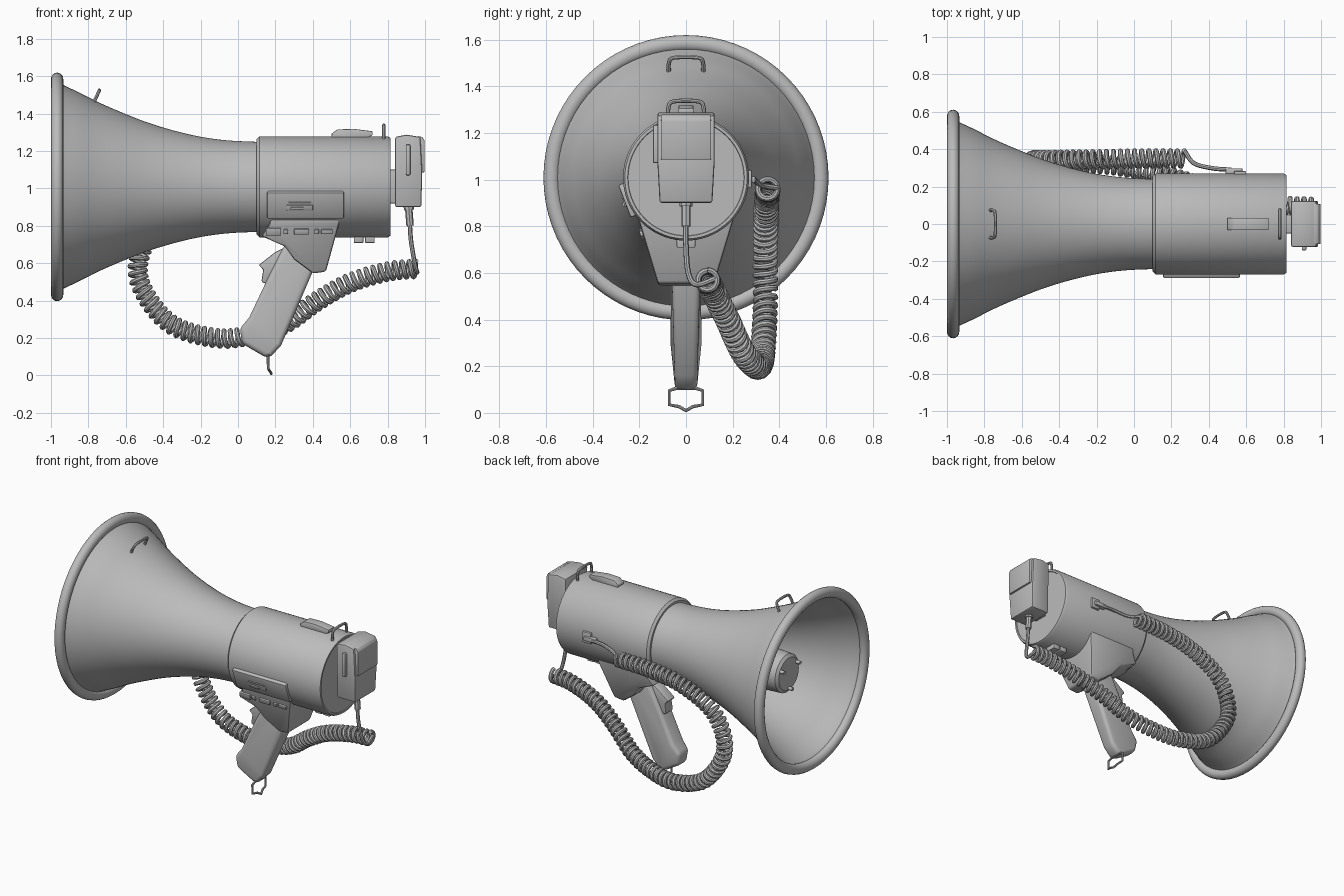
import bpy, bmesh, math
from mathutils import Vector, Matrix

if "Cube" in bpy.data.objects:
    bpy.data.objects.remove(bpy.data.objects["Cube"])

AXIS = 1.008  # height of the horn axis

grey = bpy.data.materials.new("plain grey")
grey.use_nodes = True
COLOUR = (0.5, 0.5, 0.5, 1)
grey.diffuse_color = COLOUR
grey.node_tree.nodes["Principled BSDF"].inputs["Base Color"].default_value = COLOUR


def finish(obj, bevel=0, segments=2):
    obj.data.materials.append(grey)
    bpy.ops.object.select_all(action='DESELECT')
    obj.select_set(True)
    bpy.context.view_layer.objects.active = obj
    if bevel:
        mod = obj.modifiers.new("Rounding", 'BEVEL')
        mod.width, mod.segments = bevel, segments
        mod.limit_method = 'ANGLE'
        bpy.ops.object.modifier_apply(modifier=mod.name)
    bpy.ops.object.shade_smooth_by_angle(angle=math.radians(35))
    return obj


def from_bmesh(name, bm, bevel=0, segments=2):
    bmesh.ops.recalc_face_normals(bm, faces=bm.faces)
    mesh = bpy.data.meshes.new(name)
    bm.to_mesh(mesh)
    bm.free()
    obj = bpy.data.objects.new(name, mesh)
    bpy.context.collection.objects.link(obj)
    return finish(obj, bevel, segments)


def box(name, x, y, z, bevel=0.005, matrix=Matrix()):
    bm = bmesh.new()
    bmesh.ops.create_cube(bm, size=1)
    for v in bm.verts:
        v.co = [lo + (c + 0.5) * (hi - lo) for c, (lo, hi) in zip(v.co, (x, y, z))]
    bm.transform(matrix)
    return from_bmesh(name, bm, bevel)


def prism(name, profile, half_width, bevel=0.01, segments=2):
    """Side outline in x and z, given a width across y that depends on height."""
    bm = bmesh.new()
    sides = [[bm.verts.new((x, s * half_width(z), z)) for x, z in profile] for s in (-1, 1)]
    for side in sides:
        bm.faces.new(side)
    n = len(profile)
    for i in range(n):
        j = (i + 1) % n
        bm.faces.new((sides[0][i], sides[0][j], sides[1][j], sides[1][i]))
    return from_bmesh(name, bm, bevel, segments)


def lathe(name, profile, closed=False, steps=72, centre=(0, 0, AXIS)):
    """Spin an outline of (x, radius) points round the horn axis."""
    bm = bmesh.new()
    verts = [bm.verts.new((x, 0, r)) for x, r in profile]
    pairs = list(zip(verts, verts[1:])) + ([(verts[-1], verts[0])] if closed else [])
    edges = [bm.edges.new(p) for p in pairs]
    bmesh.ops.spin(bm, geom=verts + edges, cent=(0, 0, 0), axis=(1, 0, 0),
                   angle=math.tau, steps=steps, use_duplicate=False)
    bmesh.ops.remove_doubles(bm, verts=bm.verts, dist=1e-4)
    bmesh.ops.translate(bm, verts=bm.verts, vec=centre)
    return from_bmesh(name, bm)


def tube(name, points, radius, cyclic=False):
    curve = bpy.data.curves.new(name, 'CURVE')
    curve.dimensions = '3D'
    curve.bevel_depth, curve.bevel_resolution = radius, 2
    curve.use_fill_caps = True
    line = curve.splines.new('POLY')
    line.points.add(len(points) - 1)
    for p, co in zip(line.points, points):
        p.co = (*co, 1)
    line.use_cyclic_u = cyclic
    obj = bpy.data.objects.new(name, curve)
    bpy.context.collection.objects.link(obj)
    bpy.ops.object.select_all(action='DESELECT')
    obj.select_set(True)
    bpy.context.view_layer.objects.active = obj
    bpy.ops.object.convert(target='MESH')
    return finish(bpy.context.object)


def smooth_path(points, steps=16):
    """Catmull-Rom curve through the points."""
    pts = [Vector(p) for p in points]
    pts = [2 * pts[0] - pts[1]] + pts + [2 * pts[-1] - pts[-2]]
    path = []
    for a, b, c, d in zip(pts, pts[1:], pts[2:], pts[3:]):
        for i in range(steps):
            t = i / steps
            path.append(0.5 * (2 * b + (c - a) * t + (2 * a - 5 * b + 4 * c - d) * t ** 2
                               + (3 * b - a - 3 * c + d) * t ** 3))
    return path + [pts[-2]]


def coil(path, radius, pitch, per_turn=14):
    """Wind a helix round a path, with a frame carried along it."""
    out, side, travelled, next_at = [], Vector((0, 0, 1)), 0, 0
    for a, b in zip(path, path[1:]):
        direction = (b - a).normalized()
        side = (side - direction * side.dot(direction)).normalized()
        other = direction.cross(side)
        length = (b - a).length
        while next_at < travelled + length:
            turn = math.tau * next_at / pitch
            centre = a + direction * (next_at - travelled)
            out.append(centre + radius * (side * math.cos(turn) + other * math.sin(turn)))
            next_at += pitch / per_turn
        travelled += length
    return out


# Flared horn with a thin wall and a rolled rim
flare = [(-0.96, 0.56), (-0.935, 0.545), (-0.85, 0.505), (-0.76, 0.459), (-0.65, 0.41), (-0.5, 0.35),
         (-0.35, 0.303), (-0.2, 0.268), (-0.05, 0.248), (0.12, 0.24)]
outer = [(p.x, p.y) for p in smooth_path([(x, r, 0) for x, r in flare], 4)]
inner = [(x, r - 0.014) for x, r in reversed(outer)]
lathe("horn", outer + inner, closed=True)
ring = [math.tau * i / 16 for i in range(16)]
lathe("horn_rim", [(-0.967 + 0.033 * math.cos(a), 0.576 + 0.035 * math.sin(a)) for a in ring], closed=True)

# Inner reflector hub with fixing nubs
lathe("reflector_hub", [(-0.79, 0), (-0.79, 0.11), (-0.775, 0.13), (-0.67, 0.135), (-0.65, 0.12),
                        (-0.65, 0.09), (0.1, 0.09), (0.1, 0.24)], steps=48)
for i in range(3):
    angle = math.tau * i / 3 + 0.5
    lathe("hub_nub", [(-0.82, 0), (-0.82, 0.012), (-0.78, 0.012)], steps=12,
          centre=(0, 0.1 * math.cos(angle), AXIS + 0.1 * math.sin(angle)))

# Cylindrical body and rear cap
lathe("body", [(0.1, 0.235), (0.1, 0.255), (0.115, 0.27), (0.8, 0.27), (0.815, 0.262), (0.815, 0.25),
               (0.81, 0.248), (0.81, 0)])

# Side control panel, tangent to the body
tilt = Matrix.Translation((0, 0, AXIS)) @ Matrix.Rotation(math.radians(21), 4, 'X')
box("control_panel", (0.155, 0.567), (-0.283, -0.22), (-0.075, 0.075), 0.008, tilt)
box("panel_switch_plate", (0.26, 0.4), (-0.288, -0.27), (-0.025, 0.005), 0.002, tilt)
box("panel_switch", (0.28, 0.35), (-0.296, -0.27), (-0.02, -0.004), 0.002, tilt)
box("panel_slot", (0.27, 0.39), (-0.288, -0.27), (0.013, 0.021), 0.002, tilt)

# Grip mount, tapering downwards
prism("grip_mount", [(0.17, 0.84), (0.17, 0.81), (0.125, 0.745), (0.25, 0.69), (0.3, 0.62), (0.4, 0.545),
                     (0.47, 0.555), (0.54, 0.81), (0.54, 0.84)],
      lambda z: 0.12 + 0.3 * (z - 0.55), 0.012)
lean = Matrix.Translation((0, -0.186, 0.77)) @ Matrix.Rotation(math.radians(17), 4, 'X')
for x, w, h in ((0.19, 0.04, 0.02), (0.255, 0.012, 0.012), (0.34, 0.04, 0.015), (0.42, 0.012, 0.012),
                (0.475, 0.03, 0.012)):
    box("mount_control", (x - w, x + w), (-0.012, 0.02), (-h, h), 0.003, lean)

# Pistol grip and trigger
prism("grip", [(0.25, 0.7), (0.15, 0.5), (0.06, 0.31), (0.01, 0.25), (0.022, 0.17), (0.15, 0.095),
               (0.18, 0.105), (0.23, 0.16), (0.41, 0.58), (0.42, 0.7)],
      lambda z: min(0.063, 0.04 + 0.07 * z), 0.025, 4)
prism("trigger", [(0.26, 0.69), (0.2, 0.66), (0.11, 0.59), (0.135, 0.565), (0.125, 0.5), (0.15, 0.49),
                  (0.3, 0.6)], lambda z: 0.04, 0.008)

# Wire loops: strap ring, horn loop, body loop
tube("strap_ring", [(0.16, -0.045, 0.105), (0.16, -0.072, 0.095), (0.162, -0.072, 0.035), (0.168, -0.03, 0.027),
                    (0.178, 0, 0.01), (0.168, 0.03, 0.027), (0.162, 0.072, 0.035), (0.16, 0.072, 0.095),
                    (0.16, 0.045, 0.105)], 0.0075, True)


def loop(name, foot, top, half):
    (x0, z0), (x1, z1) = foot, top
    ends = [(x0, half, z0), (x0 + (x1 - x0) * 0.7, half, z0 + (z1 - z0) * 0.7), (x1, half * 0.7, z1)]
    tube(name, smooth_path(ends + [(x, -y, z) for x, y, z in reversed(ends)], 5), 0.009)


loop("horn_loop", (-0.775, 1.45), (-0.742, 1.522), 0.073)
loop("body_loop", (0.78, 1.25), (0.78, 1.335), 0.075)

# Top slider and underside feet
prism("top_latch", [(0.5, 1.27), (0.5, 1.292), (0.53, 1.315), (0.62, 1.318), (0.72, 1.305), (0.72, 1.285),
                    (0.69, 1.27)], lambda z: 0.033, 0.004)
for x in (0.645, 0.705):
    box("under_foot", (x - 0.026, x + 0.026), (-0.04, 0.04), (0.708, 0.76))

# Hand microphone on the rear bracket
box("microphone_bracket", (0.8, 0.85), (-0.05, 0.05), (0.92, 1.1))
prism("microphone_body", [(0.84, 0.9), (0.84, 1.275), (0.9, 1.287), (0.975, 1.275), (0.985, 1.08), (0.98, 0.9)],
      lambda z: 0.113 + 0.01 * (z > 1), 0.01)
prism("microphone_front", [(0.96, 1.085), (0.96, 1.28), (0.985, 1.275), (0.998, 1.255), (0.998, 1.085)],
      lambda z: 0.108, 0.006)
box("talk_button", (0.897, 0.922), (-0.142, -0.1), (1.07, 1.235), 0.008)
tube("cord_sleeve", [(0.912, 0, 0.91), (0.914, 0, 0.885)], 0.027)
tube("cord_sleeve_tip", [(0.913, 0, 0.89), (0.92, 0, 0.8)], 0.02)

# Coiled cord with straight leads at both ends
COIL_R, WIRE = 0.042, 0.0135
route = smooth_path([(0.955, 0.092, 0.57), (0.8, 0.1, 0.555), (0.6, 0.13, 0.495), (0.42, 0.18, 0.395),
                     (0.25, 0.235, 0.275), (0.07, 0.28, 0.215), (-0.125, 0.315, 0.2), (-0.36, 0.33, 0.275),
                     (-0.51, 0.34, 0.46), (-0.53, 0.34, 0.62), (-0.44, 0.342, 0.79), (-0.22, 0.345, 0.905),
                     (0.02, 0.35, 0.95), (0.27, 0.35, 0.96)])
winding = coil(route, COIL_R, 0.038)
tube("coiled_cord", winding, WIRE)
tube("microphone_lead", smooth_path([(0.918, 0, 0.82), (0.925, 0, 0.72), (0.945, 0.01, 0.6),
                                     (0.958, 0.045, 0.55), winding[3]], 6), 0.012)
tube("body_lead", smooth_path([winding[-1], (0.32, 0.325, 0.975), (0.42, 0.298, 0.995), (0.52, 0.29, 1.0)], 6), 0.012)

# Plug holder on the body's far side
box("plug", (0.49, 0.58), (0.265, 0.298), (0.985, 1.015))
box("plug_plate", (0.535, 0.6), (0.255, 0.283), (0.965, 1.04))
